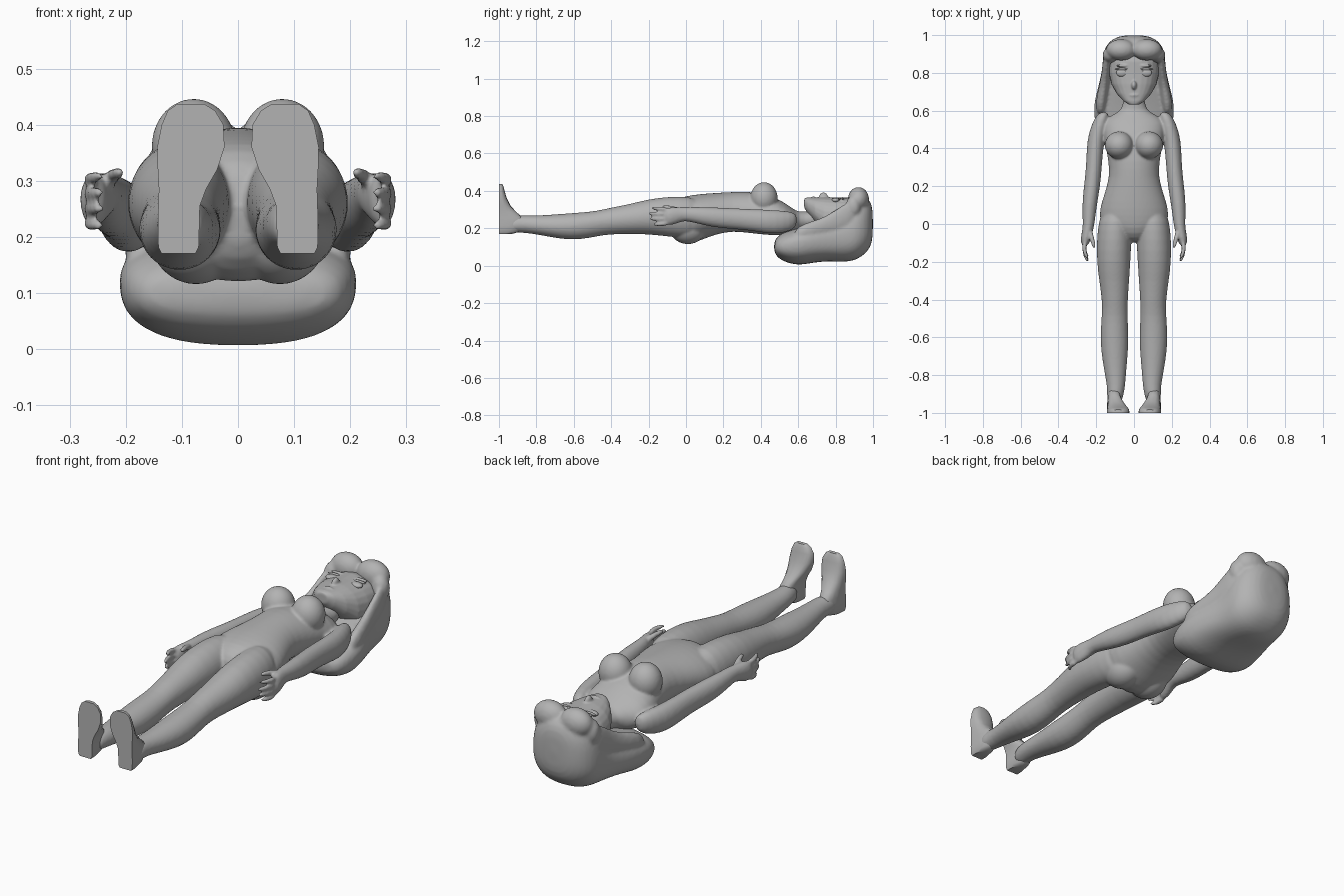
import bpy, bmesh, math
from mathutils import Matrix, Vector

if "Cube" in bpy.data.objects:
    bpy.data.objects.remove(bpy.data.objects["Cube"], do_unlink=True)

grey = bpy.data.materials.new("plain grey")
grey.diffuse_color = (0.45, 0.45, 0.45, 1)
grey.use_nodes = True
bsdf = grey.node_tree.nodes["Principled BSDF"]
bsdf.inputs["Base Color"].default_value = (0.45, 0.45, 0.45, 1)
bsdf.inputs["Roughness"].default_value = 0.7


def spow(v, p):
    return math.copysign(abs(v) ** p, v)


def loft(bm, sections, axis="y", side=1, p=1.0, n=16):
    """Rings along an axis: (position, centre x, half width, centre, extent below, extent above)."""
    rings = []
    for t, cx, rx, c, lo, hi in sections:
        ring = []
        for i in range(n):
            a = 2 * math.pi * i / n
            s = spow(math.sin(a), p)
            x = side * (cx + rx * spow(math.cos(a), p))
            w = c + s * (hi if s > 0 else lo)
            ring.append(bm.verts.new((x, t, w) if axis == "y" else (x, w, t)))
        rings.append(ring)
    for r, q in zip(rings, rings[1:]):
        for i in range(n):
            j = (i + 1) % n
            bm.faces.new((r[i], r[j], q[j], q[i]))
    bm.faces.new(rings[0])
    bm.faces.new(rings[-1])


def ball(bm, centre, radii):
    m = Matrix.Translation(Vector(centre)) @ Matrix.Diagonal((*radii, 1))
    bmesh.ops.create_uvsphere(bm, u_segments=20, v_segments=12, radius=1, matrix=m)


def finish(name, bm, subdiv=0, voxel=0, smooth=0, angle=60):
    bmesh.ops.recalc_face_normals(bm, faces=bm.faces)
    me = bpy.data.meshes.new(name)
    bm.to_mesh(me)
    bm.free()
    ob = bpy.data.objects.new(name, me)
    bpy.context.collection.objects.link(ob)
    me.materials.append(grey)
    for f in me.polygons:
        f.use_smooth = True
    if subdiv:
        ob.modifiers.new("round", "SUBSURF").levels = subdiv
        ob.modifiers["round"].render_levels = subdiv
    if voxel:
        r = ob.modifiers.new("blend", "REMESH")
        r.mode, r.voxel_size, r.use_smooth_shade = "VOXEL", voxel, True
    if smooth:
        s = ob.modifiers.new("soften", "SMOOTH")
        s.factor, s.iterations = 0.5, smooth
    if not voxel:
        bpy.ops.object.select_all(action="DESELECT")
        ob.select_set(True)
        bpy.context.view_layer.objects.active = ob
        bpy.ops.object.shade_smooth_by_angle(angle=math.radians(angle))
    return ob


# Body: torso, legs, arms and hands blended into one skin
body = bmesh.new()
loft(body, [
    (-.10, 0, .04, .26, .07, .05), (-.05, 0, .13, .26, .13, .10),
    (.01, 0, .185, .26, .148, .115), (.08, 0, .184, .265, .13, .12),
    (.16, 0, .157, .28, .112, .11), (.25, 0, .130, .285, .10, .11),
    (.33, 0, .136, .28, .105, .118), (.42, 0, .152, .27, .105, .115),
    (.50, 0, .168, .255, .095, .10), (.56, 0, .155, .245, .078, .07),
    (.59, 0, .085, .24, .06, .052), (.62, 0, .055, .24, .05, .047),
    (.74, 0, .055, .25, .05, .05)], n=24)

LEG = [
    (-.95, .103, .036, .215, .035, .04), (-.91, .100, .044, .22, .043, .05),
    (-.86, .094, .048, .222, .046, .046), (-.77, .100, .060, .212, .05, .058),
    (-.66, .103, .074, .21, .07, .068), (-.57, .104, .074, .215, .077, .07),
    (-.48, .102, .069, .23, .075, .062), (-.41, .101, .068, .24, .072, .07),
    (-.30, .105, .080, .25, .082, .080), (-.20, .108, .090, .26, .092, .098),
    (-.08, .105, .093, .26, .108, .112), (.02, .100, .088, .26, .115, .11),
    (.08, .090, .07, .26, .09, .09)]
ARM = [
    (.595, .158, .022, .245, .03, .03), (.56, .172, .040, .242, .06, .05),
    (.48, .196, .046, .235, .068, .063), (.40, .207, .045, .24, .063, .062),
    (.30, .212, .042, .25, .057, .056), (.20, .222, .044, .255, .057, .056),
    (.10, .236, .040, .265, .052, .050), (0, .240, .031, .278, .036, .036),
    (-.03, .244, .030, .275, .043, .040), (-.08, .257, .027, .267, .053, .047),
    (-.115, .259, .021, .265, .048, .045)]
for s in (1, -1):
    loft(body, LEG, side=s, n=20)
    loft(body, ARM, side=s)
    ball(body, (s * .079, .417, .362), (.077, .075, .085))
    ball(body, (s * .075, .01, .20), (.085, .10, .085))
    # Four curled fingers and a thumb
    for k, tip in enumerate((-.185, -.20, -.195, -.175)):
        z, zt = .300 - .025 * k, .308 - .029 * k
        loft(body, [(-.09, .260, .013, z, .013, .013),
                    (-.14, .266, .012, (z + zt) / 2, .012, .012),
                    (tip + .015, .252, .011, zt, .011, .011),
                    (tip, .244, .008, zt, .008, .008)], side=s, n=10)
    loft(body, [(-.02, .238, .016, .290, .016, .016), (-.07, .225, .015, .308, .014, .014),
                (-.115, .213, .012, .315, .011, .011), (-.13, .209, .008, .315, .008, .008)],
         side=s, n=10)
finish("body", body, subdiv=1, voxel=.0065, smooth=5)

# Feet: upright, with flat soles
FOOT = [
    (.170, .106, .030, -1, 0, .07), (.182, .106, .036, -1, 0, .11),
    (.215, .106, .037, -1, 0, .135), (.255, .105, .037, -1, 0, .13),
    (.285, .099, .042, -1, 0, .095), (.320, .090, .053, -1, 0, .062),
    (.360, .084, .060, -1, 0, .042), (.400, .081, .055, -1, 0, .03),
    (.425, .083, .042, -1, 0, .024), (.437, .084, .024, -1, 0, .018)]
for s, side in ((1, "left"), (-1, "right")):
    bm = bmesh.new()
    loft(bm, FOOT, axis="z", side=s, p=.75, n=20)
    finish(side + "_foot", bm, angle=45)

# Head with cheeks, nose, lips and brows
head = bmesh.new()
loft(head, [
    (.632, 0, .028, .335, .025, .025), (.65, 0, .055, .32, .04, .045),
    (.69, 0, .092, .29, .06, .075), (.74, 0, .120, .26, .09, .107),
    (.80, 0, .133, .25, .11, .115), (.86, 0, .135, .24, .12, .125),
    (.92, 0, .115, .23, .11, .12), (.96, 0, .07, .23, .07, .07)], p=.88, n=24)
ball(head, (0, .735, .368), (.014, .024, .024))
ball(head, (0, .682, .361), (.026, .007, .010))
ball(head, (0, .670, .357), (.021, .007, .010))
for s in (1, -1):
    ball(head, (s * .062, .838, .359), (.036, .007, .009))
finish("head", head, voxel=.005, smooth=4)

# Eyes
for s, side in ((1, "left"), (-1, "right")):
    bm = bmesh.new()
    ball(bm, (s * .063, .800, .350), (.032, .021, .013))
    finish(side + "_eye", bm)
    bm = bmesh.new()
    ball(bm, (s * .063, .820, .358), (.037, .006, .007))
    finish(side + "_eyelid", bm)

# Hair: long back mass, side locks and parted fringe
hair = bmesh.new()
loft(hair, [
    (.470, 0, .150, .10, .025, .03), (.490, 0, .185, .10, .06, .06),
    (.540, 0, .208, .11, .095, .08), (.600, 0, .215, .12, .118, .08),
    (.660, 0, .208, .13, .118, .085), (.730, 0, .190, .13, .107, .105),
    (.800, 0, .172, .14, .118, .115), (.860, 0, .166, .16, .140, .15),
    (.910, 0, .164, .18, .150, .19), (.955, 0, .142, .20, .140, .175),
    (.985, 0, .105, .21, .115, .14), (1.0, 0, .055, .22, .07, .08)], p=.8, n=28)
for s in (1, -1):
    loft(hair, [(.575, .175, .018, .16, .03, .03), (.63, .178, .030, .18, .05, .05),
                (.72, .160, .028, .20, .05, .05), (.80, .148, .022, .23, .06, .07),
                (.87, .145, .022, .27, .08, .08), (.91, .13, .02, .29, .06, .06)], side=s)
    ball(hair, (s * .068, .922, .355), (.082, .058, .066))
    ball(hair, (s * .125, .895, .315), (.042, .042, .060))
finish("hair", hair, subdiv=1, voxel=.008, smooth=6)
